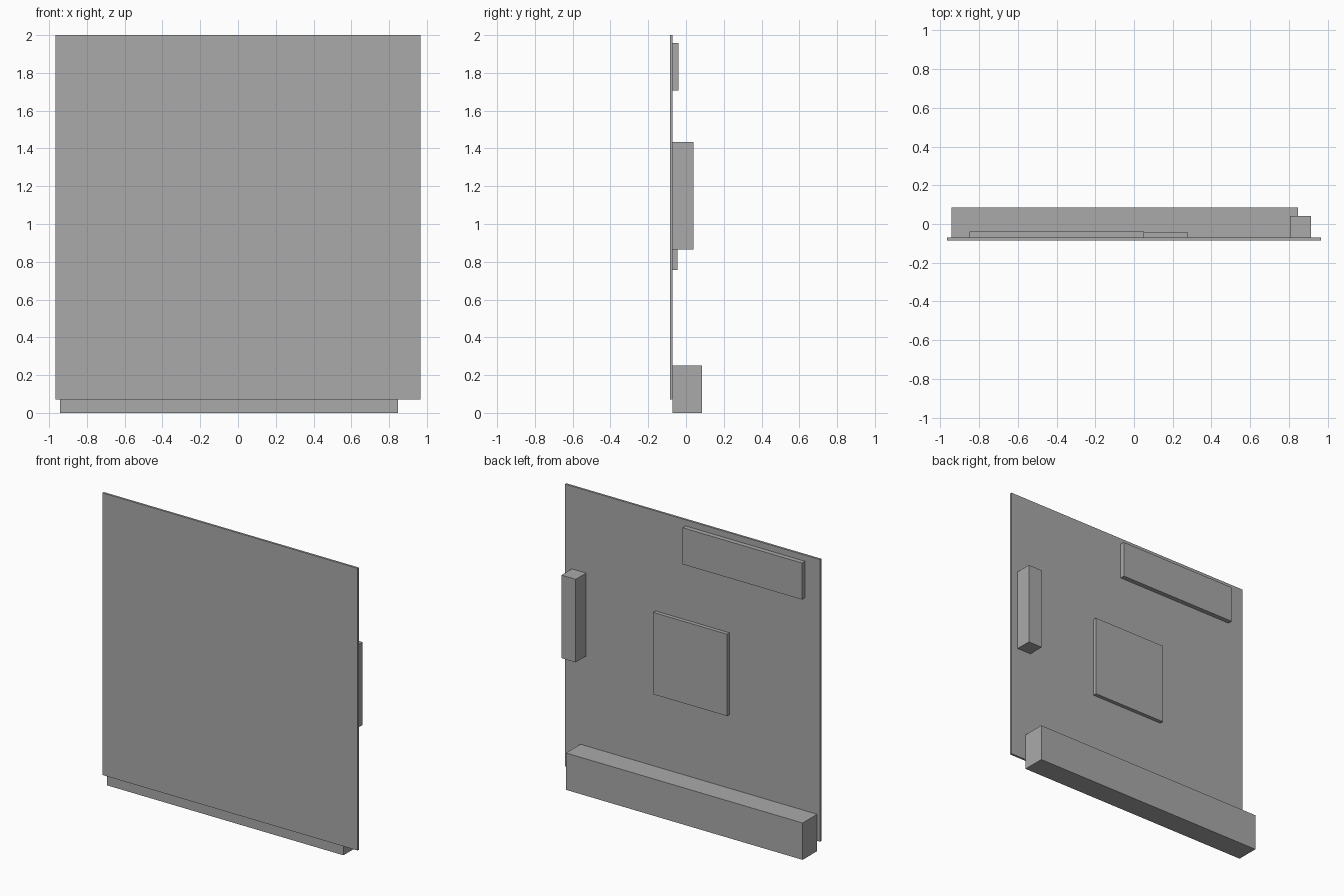
import bpy

cube = bpy.data.objects.get("Cube")
if cube:
    bpy.data.objects.remove(cube, do_unlink=True)

# Single grey finish
grey = bpy.data.materials.new("plain_grey")
grey.use_nodes = True
colour = (0.4, 0.4, 0.4, 1)
grey.diffuse_color = colour
grey.node_tree.nodes["Principled BSDF"].inputs["Base Color"].default_value = colour

BOARD_FRONT, BOARD_BACK = -0.086, -0.071


def box(name, x, y, z):
    """Axis-aligned block spanning the given (low, high) ranges."""
    spans = (x, y, z)
    bpy.ops.mesh.primitive_cube_add(size=1, location=[(a + b) / 2 for a, b in spans])
    part = bpy.context.object
    part.name = part.data.name = name
    part.scale = [b - a for a, b in spans]
    bpy.ops.object.transform_apply(location=False, rotation=False, scale=True)
    part.data.materials.append(grey)
    return part


def mounted(name, x, back, z):
    """Block sitting on the back face of the board."""
    return box(name, x, (BOARD_BACK, back), z)


# Thin square board
box("circuit_board", (-0.966, 0.966), (BOARD_FRONT, BOARD_BACK), (0.07, 2.0))

# Components on the back
mounted("bottom_connector", (-0.943, 0.848), 0.086, (0.0, 0.252))
mounted("side_connector", (0.806, 0.914), 0.041, (0.866, 1.434))
mounted("centre_chip", (-0.28, 0.28), -0.045, (0.756, 1.316))
mounted("upper_module", (-0.85, 0.052), -0.039, (1.708, 1.958))
